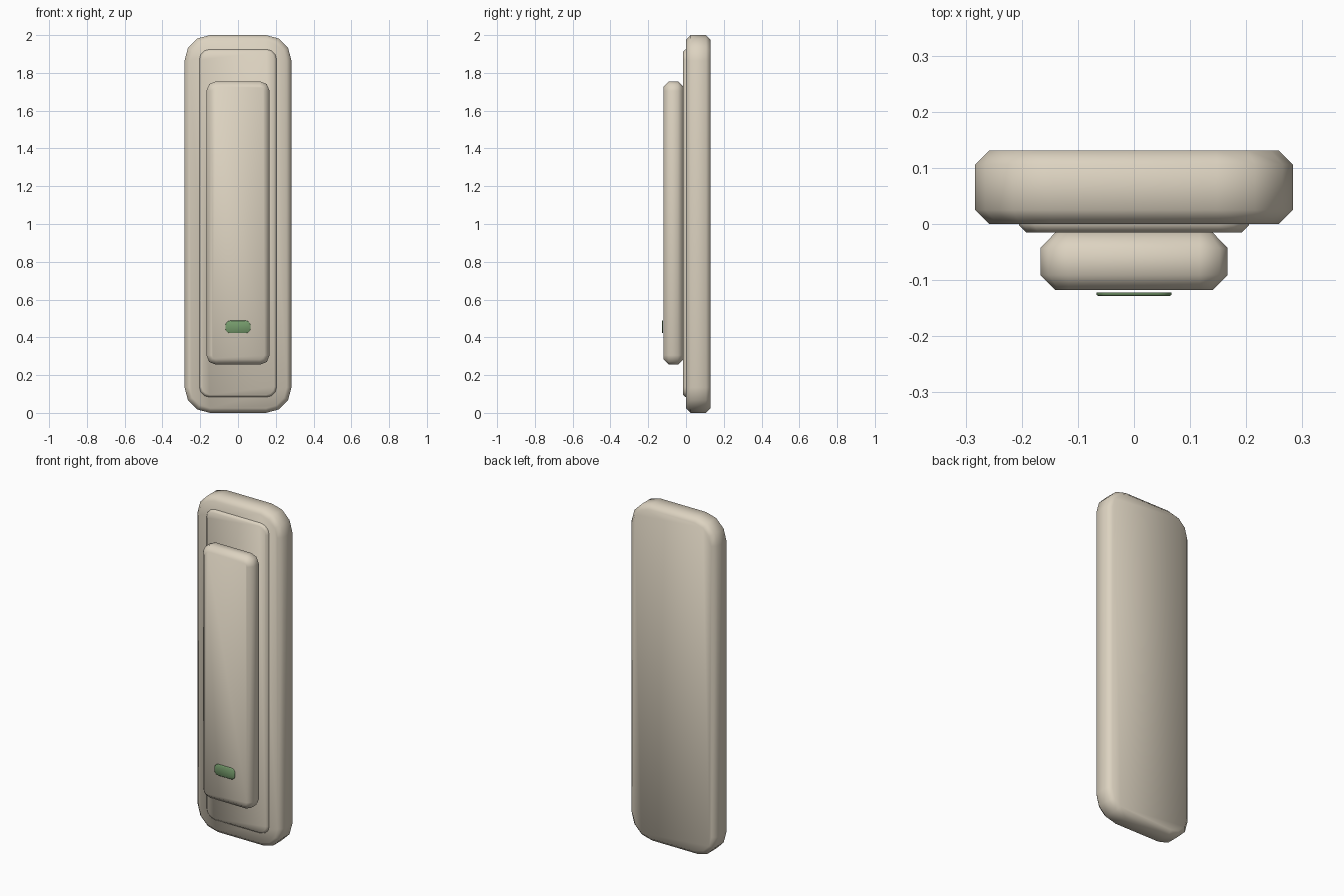
import bpy, bmesh, math

if "Cube" in bpy.data.objects:
    bpy.data.objects.remove(bpy.data.objects["Cube"])


def material(name, rgb):
    m = bpy.data.materials.new(name)
    m.diffuse_color = (*rgb, 1)
    m.use_nodes = True
    m.node_tree.nodes["Principled BSDF"].inputs["Base Color"].default_value = m.diffuse_color
    return m


cream = material("cream plastic", (0.72, 0.65, 0.53))
green = material("green indicator", (0.18, 0.33, 0.15))


def outline(half_x, half_z, radius, steps):
    """Rounded rectangle around the origin; steps=1 gives a cut corner."""
    pts = []
    for q, (sx, sz) in enumerate([(1, 1), (-1, 1), (-1, -1), (1, -1)]):
        for i in range(steps + 1):
            a = math.pi / 2 * (q + i / steps)
            pts.append((sx * (half_x - radius) + radius * math.cos(a),
                        sz * (half_z - radius) + radius * math.sin(a)))
    return pts


def slab(name, mat, half_x, z0, z1, radius, steps, layers):
    """Loft rounded outlines; layers are (y, inset) from front to back."""
    bm = bmesh.new()
    zc, half_z = (z0 + z1) / 2, (z1 - z0) / 2
    rings = []
    for y, inset in layers:
        pts = outline(half_x - inset, half_z - inset, radius - inset, steps)
        rings.append([bm.verts.new((x, y, z + zc)) for x, z in pts])
    n = len(rings[0])
    for a, b in zip(rings, rings[1:]):
        for i in range(n):
            j = (i + 1) % n
            bm.faces.new((a[i], a[j], b[j], b[i]))
    bm.faces.new(rings[0])
    bm.faces.new(rings[-1])
    bmesh.ops.recalc_face_normals(bm, faces=bm.faces)
    mesh = bpy.data.meshes.new(name)
    bm.to_mesh(mesh)
    bm.free()
    mesh.materials.append(mat)
    obj = bpy.data.objects.new(name, mesh)
    bpy.context.collection.objects.link(obj)
    bpy.ops.object.select_all(action='DESELECT')
    obj.select_set(True)
    bpy.context.view_layer.objects.active = obj
    bpy.ops.object.shade_smooth_by_angle(angle=math.radians(60))


# Wall plate with chamfered rims
slab("back_plate", cream, 0.283, 0, 2, 0.135, 3,
     [(0, 0.025), (0.025, 0), (0.106, 0), (0.131, 0.025)])

# Thin raised step on the front of the plate
slab("raised_step", cream, 0.205, 0.083, 1.925, 0.055, 3,
     [(-0.015, 0.013), (-0.002, 0), (0.004, 0)])

# Long rocker paddle
slab("rocker_paddle", cream, 0.167, 0.255, 1.755, 0.05, 2,
     [(-0.118, 0.027), (-0.091, 0), (-0.043, 0), (-0.015, 0.027)])

# Small indicator lens floating just off the paddle
slab("indicator_lens", green, 0.067, 0.422, 0.488, 0.025, 3,
     [(-0.128, 0.003), (-0.126, 0), (-0.122, 0)])
